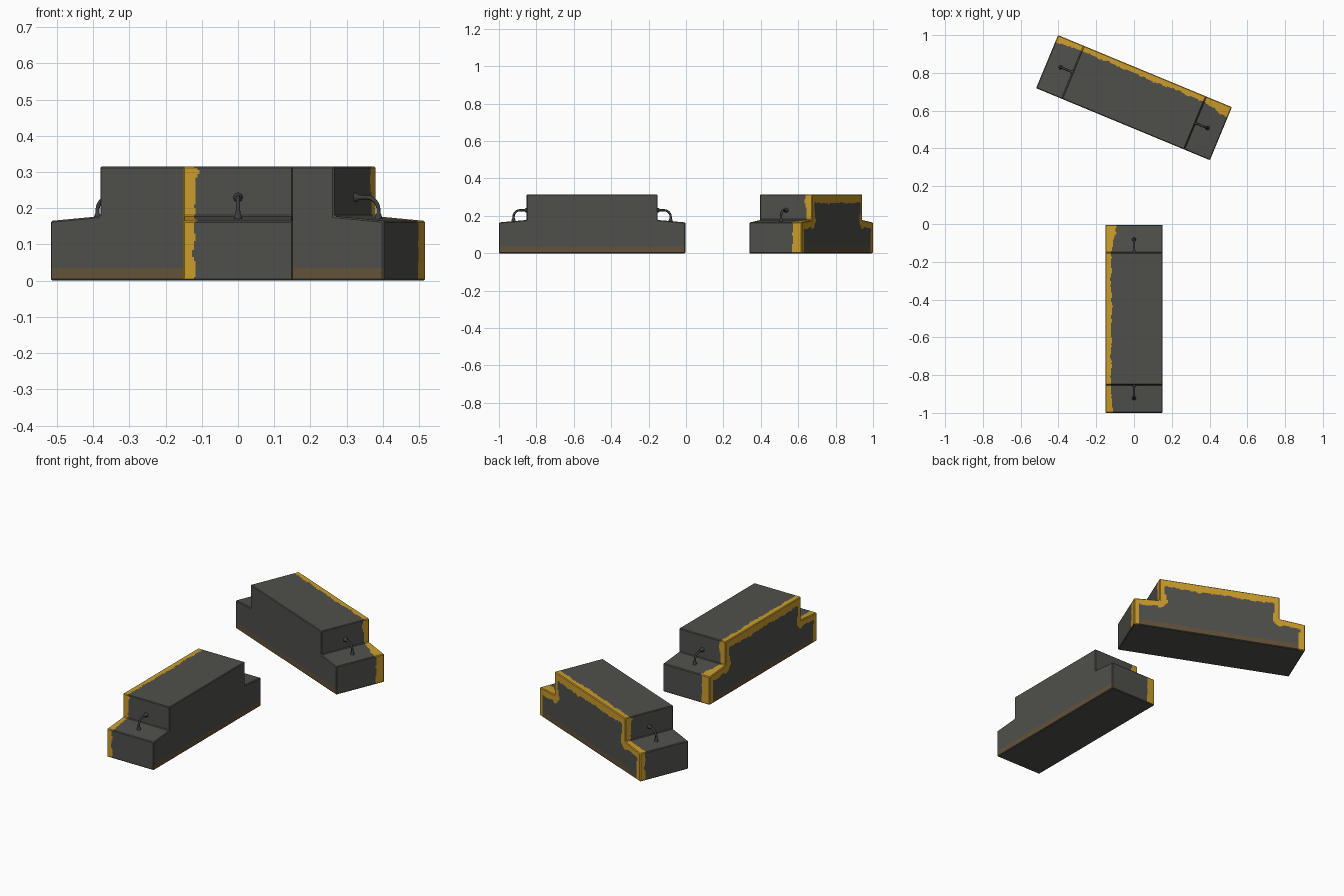
import bpy, bmesh, math
from mathutils import Vector, noise

if "Cube" in bpy.data.objects:
    bpy.data.objects.remove(bpy.data.objects["Cube"])

HL, HW, STEP, TOP = 0.498, 0.152, 0.35, 0.315   # half length, half width, step position, height
LEDGE_END, LEDGE_WALL = 0.165, 0.178


def material(name, srgb):
    m = bpy.data.materials.new(name)
    m.diffuse_color = [((c / 255 + 0.055) / 1.055) ** 2.4 for c in srgb] + [1]
    m.use_nodes = True
    m.node_tree.nodes["Principled BSDF"].inputs["Base Color"].default_value = m.diffuse_color
    return m


GREY = material("concrete grey", (79, 80, 75))
YELLOW = material("worn yellow paint", (203, 156, 44))
BROWN = material("dirt brown", (98, 82, 58))
STEEL = material("dark steel", (60, 62, 61))


def paint(c, n):
    """Material slot for a face: 0 grey, 1 yellow, 2 brown."""
    ax = abs(c.x)
    wob = 0.008 * noise.noise(c * 22) + 0.005 * noise.noise(c * 70)
    if abs(n.y) > 0.5:                      # long sides
        if n.y > 0:
            top = TOP if ax < STEP else LEDGE_WALL - 0.013 * (ax - STEP) / (HL - STEP)
            near_top = top - c.z < (0.046 if ax < STEP else 0.038) + wob
            near_end = HL - ax < 0.033 + wob
            near_step = c.z > 0.16 and STEP - ax < 0.03 + wob
            corner = math.hypot(ax - STEP, c.z - LEDGE_WALL) < 0.045 + wob
            if near_top or near_end or near_step or corner:
                return 1
        return 2 if 0.005 < c.z < 0.035 else 0
    if n.z < -0.5:
        return 0
    if n.z > 0.5:                           # top and ledges
        width = 0.03
        if ax > STEP:
            width += (0.03 if c.x > 0 else 0.008) * (ax - STEP) / (HL - STEP)
    elif ax > HL - 0.02:                    # end faces
        width = 0.052 if c.x > 0 else 0.03
    else:                                   # step walls
        width = 0.034 + 0.006 * (c.z - 0.2) / 0.1
    return 1 if HW - c.y < width + wob else 0


def block_mesh():
    bm = bmesh.new()
    half = [(HL, 0), (HL, LEDGE_END), (STEP, LEDGE_WALL), (STEP, TOP)]
    profile = half + [(-x, z) for x, z in reversed(half)]
    face = bm.faces.new([bm.verts.new((x, -HW, z)) for x, z in profile])
    ext = bmesh.ops.extrude_face_region(bm, geom=[face])
    bmesh.ops.translate(bm, vec=(0, 2 * HW, 0),
                        verts=[v for v in ext["geom"] if isinstance(v, bmesh.types.BMVert)])
    bmesh.ops.recalc_face_normals(bm, faces=bm.faces)
    bmesh.ops.bevel(bm, geom=list(bm.edges), offset=0.004, segments=1, affect='EDGES')

    # fine cuts so the worn paint gets ragged edges
    cuts = [((x * 0.01, 0, 0), (1, 0, 0)) for x in range(-49, 50)]
    cuts += [((0, HW - 0.005 * i, 0), (0, 1, 0)) for i in range(1, 17)]
    cuts += [((0, 0, 0.005 * i), (0, 0, 1)) for i in range(1, 63)]
    for co, no in cuts:
        bmesh.ops.bisect_plane(bm, geom=bm.verts[:] + bm.edges[:] + bm.faces[:],
                               dist=1e-5, plane_co=co, plane_no=no)
    bm.normal_update()
    for f in bm.faces:
        f.material_index = paint(f.calc_center_median(), f.normal)
    # merge back everything that shares a colour and a plane
    bmesh.ops.dissolve_limit(bm, angle_limit=0.01, verts=bm.verts[:], edges=bm.edges[:],
                             delimit={'MATERIAL'})
    bmesh.ops.triangulate(bm, faces=[f for f in bm.faces if len(f.verts) > 4])
    me = bpy.data.meshes.new("barrier_block")
    bm.to_mesh(me)
    bm.free()
    for m in (GREY, YELLOW, BROWN):
        me.materials.append(m)
    return me


def handle(name, side):
    """Bent lifting bar from step wall down to ledge, flared at both ends."""
    r, xc, zc = 0.035, 0.385, 0.195
    pts = [(STEP - 0.003, zc + r, 2.4), (STEP + 0.006, zc + r, 1.9), (STEP + 0.012, zc + r, 1)]
    pts += [(xc + r * math.sin(a), zc + r * math.cos(a), 1)
            for a in (math.radians(15 * i) for i in range(7))]
    pts += [(xc + r, 0.186, 1.1), (xc + r, 0.178, 1.7), (xc + r, 0.166, 2.1)]
    cu = bpy.data.curves.new(name, 'CURVE')
    cu.dimensions = '3D'
    cu.bevel_depth, cu.bevel_resolution, cu.use_fill_caps = 0.006, 2, True
    sp = cu.splines.new('POLY')
    sp.points.add(len(pts) - 1)
    for p, (x, z, rad) in zip(sp.points, pts):
        p.co, p.radius = (side * x, 0, z, 1), rad
    cu.materials.append(STEEL)
    ob = bpy.data.objects.new(name, cu)
    bpy.context.collection.objects.link(ob)
    bpy.ops.object.select_all(action='DESELECT')
    ob.select_set(True)
    bpy.context.view_layer.objects.active = ob
    bpy.ops.object.convert(target='MESH')
    bpy.ops.object.shade_smooth_by_angle(angle=math.radians(50))
    return bpy.context.view_layer.objects.active


# two identical blocks, one turned lengthwise, one at a slant behind it
mesh = block_mesh()
for name, y, angle in (("front", -0.502, 90), ("back", 0.669, -22.5)):
    block = bpy.data.objects.new(name + "_block", mesh)
    bpy.context.collection.objects.link(block)
    parts = [block, handle(name + "_handle_a", 1), handle(name + "_handle_b", -1)]
    for ob in parts:
        ob.location = (0, y, 0)
        ob.rotation_euler = (0, 0, math.radians(angle))
